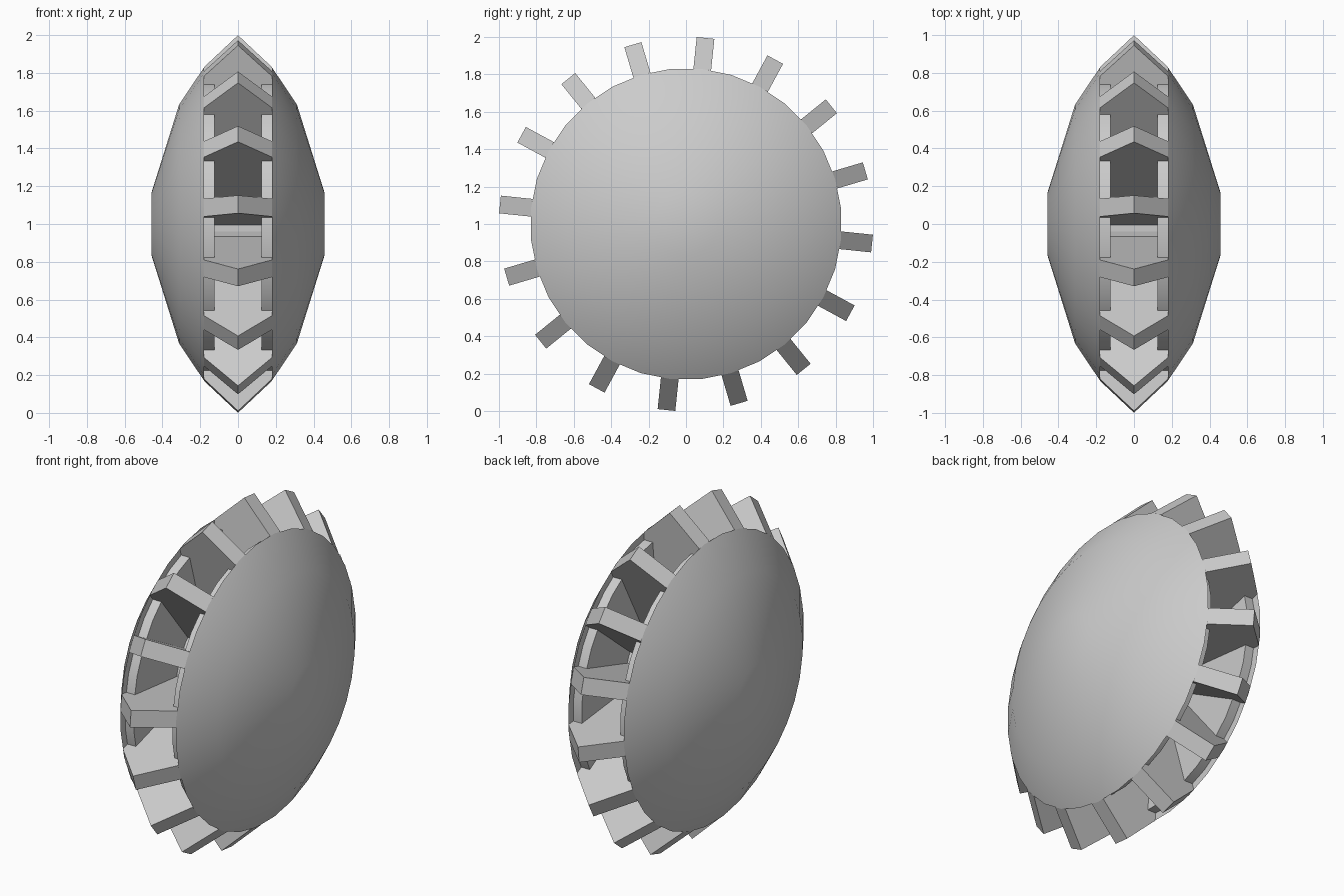
import bpy, bmesh, math

if "Cube" in bpy.data.objects:
    bpy.data.objects.remove(bpy.data.objects["Cube"])

CZ = 1.0          # axle height
SIDES = 32


def finish(name, bm, smooth=False):
    bmesh.ops.recalc_face_normals(bm, faces=bm.faces)
    me = bpy.data.meshes.new(name)
    bm.to_mesh(me)
    bm.free()
    ob = bpy.data.objects.new(name, me)
    bpy.context.collection.objects.link(ob)
    if smooth:
        bpy.ops.object.select_all(action='DESELECT')
        ob.select_set(True)
        bpy.context.view_layer.objects.active = ob
        bpy.ops.object.shade_smooth_by_angle(angle=math.radians(40))
    return ob


def lathe_x(name, profile, smooth=False):
    """Spin (x, radius) points round the axle; both ends are closed."""
    bm = bmesh.new()
    rings = []
    for x, r in profile:
        rings.append([bm.verts.new((x, r * math.cos(a), CZ + r * math.sin(a)))
                      for a in (2 * math.pi * (i + 0.5) / SIDES for i in range(SIDES))])
    for a, b in zip(rings, rings[1:]):
        for i in range(SIDES):
            j = (i + 1) % SIDES
            bm.faces.new((a[i], a[j], b[j], b[i]))
    bm.faces.new(rings[0])
    bm.faces.new(rings[-1])
    return finish(name, bm, smooth)


# domed side discs with a slightly recessed inner rim
for side, s in (("right", 1), ("left", -1)):
    lathe_x(side + "_dome", [(s * 0.125, 0.79), (s * 0.18, 0.79), (s * 0.18, 0.833),
                             (s * 0.312, 0.635), (s * 0.457, 0.17)], True)

# central hub
lathe_x("hub", [(-0.13, 0.4), (0.13, 0.4)])

# sixteen pointed paddles running out from the hub
OUTLINE = [(-0.13, 0.3), (0.13, 0.3), (0.13, 0.77), (0.18, 0.77),
           (0.18, 0.83), (0, 1.0), (-0.18, 0.83), (-0.18, 0.77), (-0.13, 0.77)]
HALF = 0.0475
for k in range(16):
    a = math.radians(84 + 22.5 * k)
    c, s = math.cos(a), math.sin(a)
    bm = bmesh.new()
    near, far = [[bm.verts.new((x, r * c - t * s, CZ + r * s + t * c)) for x, r in OUTLINE]
                 for t in (-HALF, HALF)]
    bm.faces.new(near)
    bm.faces.new(far)
    n = len(OUTLINE)
    for i in range(n):
        j = (i + 1) % n
        bm.faces.new((near[i], near[j], far[j], far[i]))
    finish("paddle_%02d" % (k + 1), bm)
